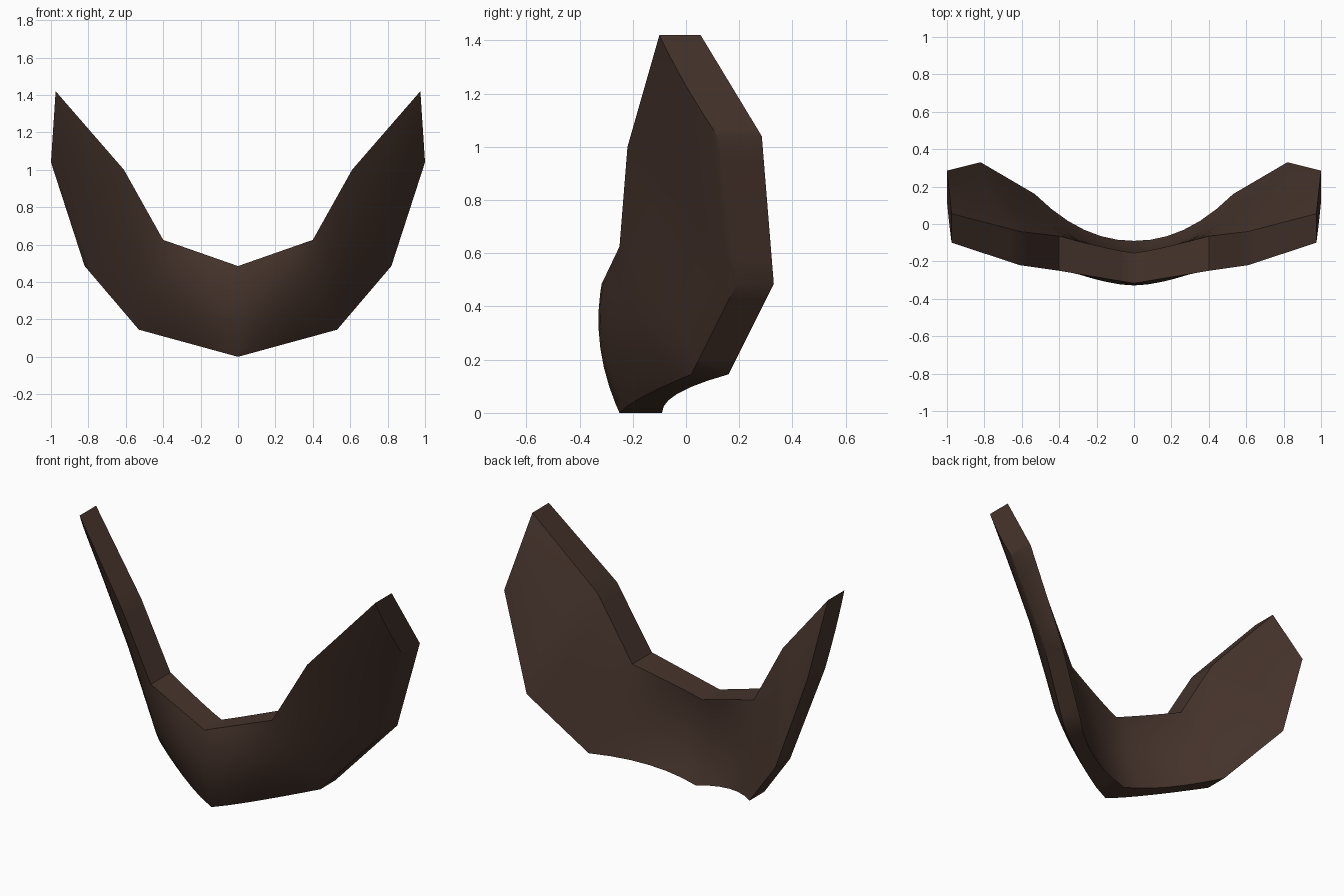
import bpy, bmesh

if "Cube" in bpy.data.objects:
    bpy.data.objects.remove(bpy.data.objects["Cube"])

# Stations from the centre to the tip: outer (x, z), inner (x, z),
# front depth (outer, middle, inner), back depth (outer, middle, inner)
STATIONS = [
    ((0.00, 0.000), (0.000, 0.485), (-0.25, -0.322, -0.317), (-0.09, -0.155, -0.155)),
    ((0.53, 0.145), (0.400, 0.625), (0.02, -0.150, -0.25), (0.16, 0.025, -0.065)),
    ((0.82, 0.485), (0.610, 1.000), (0.19, -0.040, -0.22), (0.33, 0.140, -0.04)),
    ((1.00, 1.040), (0.975, 1.420), (0.12, 0.000, -0.10), (0.285, 0.170, 0.055)),
]
# How gradually the depth leaves the centre line (outer, middle, inner)
EASE = {2: (1.3, 1.8, 1.0), 3: (2.1, 1.8, 1.2)}
ROWS = [0, 0.07, 0.2, 0.35, 0.5, 0.65, 0.8, 0.93, 1]
STEPS = 6


def mix(a, b, t):
    return a + (b - a) * t


def across(y, t):
    """Quadratic through outer, middle and inner depth."""
    return (y[0] * (1 - t) * (1 - 2 * t) + 4 * y[1] * t * (1 - t)
            + y[2] * t * (2 * t - 1))


def section(i, t):
    """Closed cross-section: up the front face, down the back face."""
    a, b = STATIONS[i], STATIONS[i + 1]
    (ox, oz), (ix, iz) = [[mix(p, q, t) for p, q in zip(a[k], b[k])] for k in (0, 1)]
    front, back = [[mix(a[k][j], b[k][j], t ** EASE[k][j] if i == 0 else t)
                    for j in range(3)] for k in (2, 3)]
    side = [(mix(ox, ix, r), across(front, r), mix(oz, iz, r)) for r in ROWS]
    return side + [(mix(ox, ix, r), across(back, r), mix(oz, iz, r)) for r in ROWS[::-1]]


# Half of the curved plate, lofted through the stations
bm = bmesh.new()
spots = [(i, s / STEPS) for i in range(3) for s in range(STEPS)] + [(2, 1.0)]
rings = [[bm.verts.new(p) for p in section(*spot)] for spot in spots]
n = len(ROWS) * 2
for r0, r1 in zip(rings, rings[1:]):
    for k in range(n):
        bm.faces.new((r0[k], r1[k], r1[(k + 1) % n], r0[(k + 1) % n]))

# End cap at the tip
for k in range(len(ROWS) - 1):
    r = rings[-1]
    bm.faces.new((r[k], r[n - 1 - k], r[n - 2 - k], r[k + 1]))

# Mirrored half, welded at the centre
dup = bmesh.ops.duplicate(bm, geom=bm.verts[:] + bm.edges[:] + bm.faces[:])["geom"]
for v in dup:
    if isinstance(v, bmesh.types.BMVert):
        v.co.x = -v.co.x
bmesh.ops.remove_doubles(bm, verts=bm.verts[:], dist=0.0005)
bmesh.ops.recalc_face_normals(bm, faces=bm.faces[:])

mesh = bpy.data.meshes.new("curved_guard")
bm.to_mesh(mesh)
bm.free()
guard = bpy.data.objects.new("curved_guard", mesh)
bpy.context.collection.objects.link(guard)

brown = bpy.data.materials.new("dark brown")
brown.diffuse_color = (0.061, 0.034, 0.025, 1)
brown.use_nodes = True
brown.node_tree.nodes["Principled BSDF"].inputs["Base Color"].default_value = brown.diffuse_color
mesh.materials.append(brown)

# Soft shading with crisp rim edges
bpy.context.view_layer.objects.active = guard
guard.select_set(True)
bpy.ops.object.shade_smooth_by_angle(angle=0.7)
